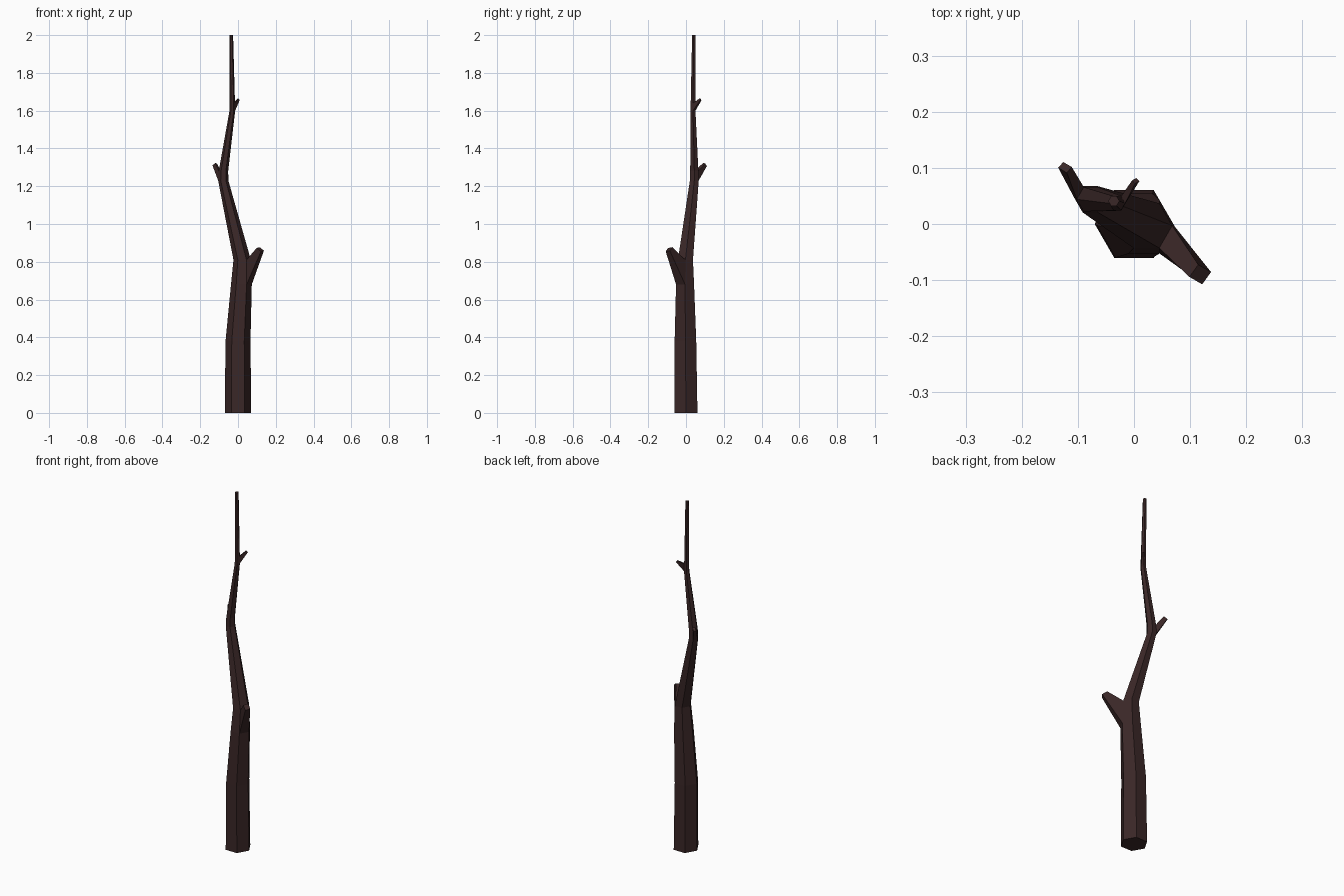
import bpy, bmesh, math
from mathutils import Vector

if "Cube" in bpy.data.objects:
    bpy.data.objects.remove(bpy.data.objects["Cube"])

bark = bpy.data.materials.new("dark brown bark")
bark.diffuse_color = (0.042, 0.02, 0.02, 1)
bark.use_nodes = True
bark.node_tree.nodes["Principled BSDF"].inputs["Base Color"].default_value = bark.diffuse_color

SIDES = 6
# trunk rings: centre x, centre y, height, radius
rings = [
    (0.0, 0.0, 0.0, 0.07),
    (0.0, -0.003, 0.38, 0.066),
    (0.018, -0.005, 0.68, 0.055),
    (0.022, -0.003, 0.81, 0.046),
    (-0.078, 0.044, 1.23, 0.027),
    (-0.077, 0.044, 1.28, 0.025),
    (-0.030, 0.037, 1.60, 0.015),
    (-0.030, 0.037, 1.64, 0.014),
    (-0.036, 0.041, 2.0, 0.010),
]
# twig stubs: (lower ring, side) -> tip centre, half width, half height
stubs = {
    (2, 5): ((0.118, -0.090, 0.866), 0.0136, 0.016),
    (4, 2): ((-0.123, 0.101, 1.315), 0.007, 0.011),
    (6, 0): ((0.003, 0.077, 1.66), 0.004, 0.006),
}

bm = bmesh.new()
loops = []
for x, y, z, r in rings:
    loops.append([bm.verts.new((x + r * math.cos(math.tau * i / SIDES),
                                y + r * math.sin(math.tau * i / SIDES), z))
                  for i in range(SIDES)])


def stub(base, tip, w, h):
    """Grow a tapered four-sided twig out of one trunk side."""
    tip = Vector(tip)
    mid = sum((v.co for v in base), Vector()) / 4
    axis = (tip - mid).normalized()
    side = base[1].co - base[0].co
    side = (side - axis * side.dot(axis)).normalized()
    up = axis.cross(side)
    end = [bm.verts.new(tip + side * w * a + up * h * b)
           for a, b in ((-1, -1), (1, -1), (1, 1), (-1, 1))]
    for k in range(4):
        n = (k + 1) % 4
        bm.faces.new((base[k], base[n], end[n], end[k]))
    bm.faces.new(end)


# trunk sides, with the twigs replacing their faces
for j in range(len(loops) - 1):
    for i in range(SIDES):
        n = (i + 1) % SIDES
        quad = (loops[j][i], loops[j][n], loops[j + 1][n], loops[j + 1][i])
        if (j, i) in stubs:
            stub(quad, *stubs[(j, i)])
        else:
            bm.faces.new(quad)
# end caps
bm.faces.new(loops[0][::-1])
bm.faces.new(loops[-1])
bmesh.ops.recalc_face_normals(bm, faces=bm.faces)

mesh = bpy.data.meshes.new("branch")
bm.to_mesh(mesh)
bm.free()
mesh.materials.append(bark)
bpy.context.collection.objects.link(bpy.data.objects.new("branch", mesh))
